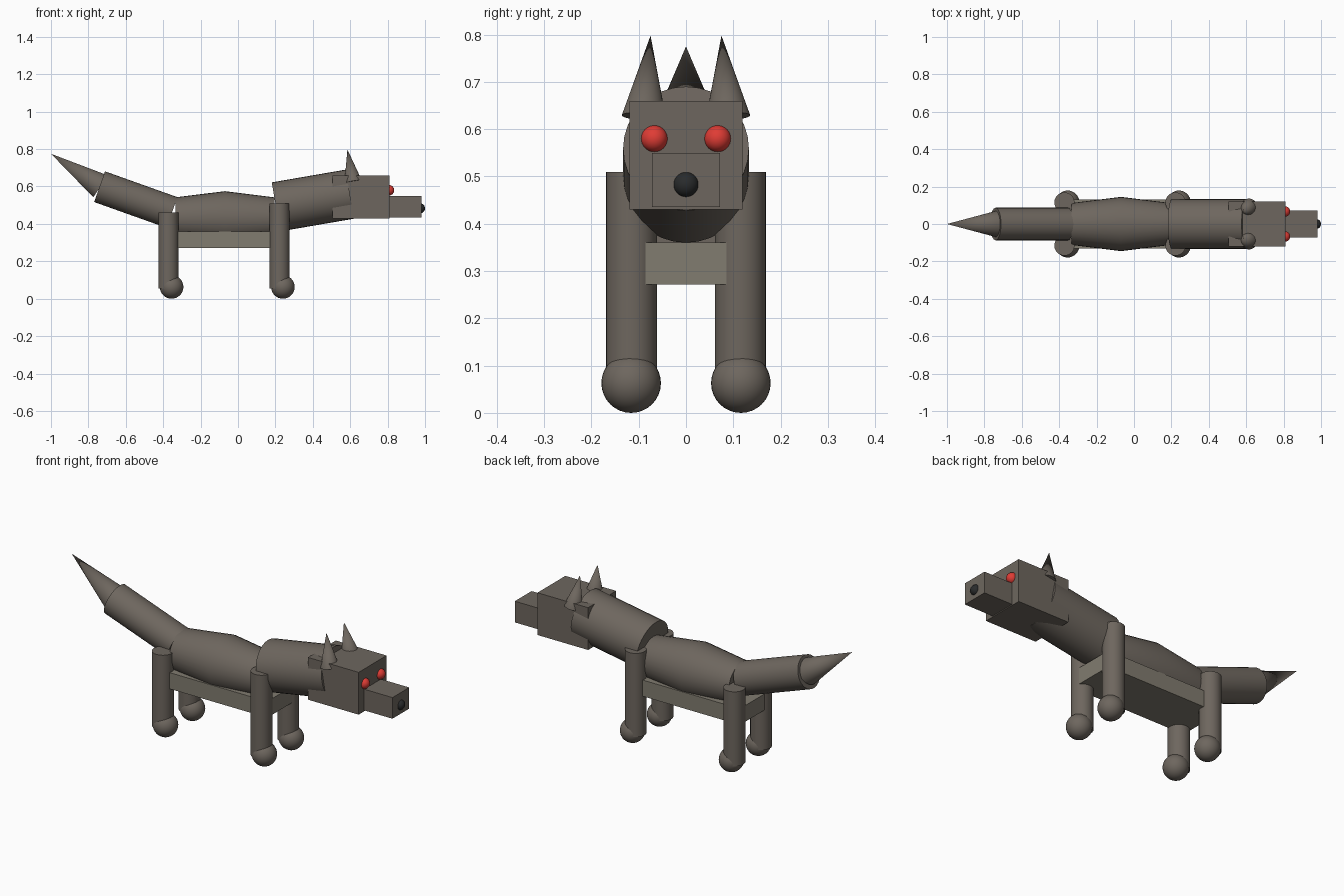
import bpy
import math
from mathutils import Vector

default = bpy.data.objects.get("Cube")
if default:
    bpy.data.objects.remove(default, do_unlink=True)


def material(name, rgb):
    mat = bpy.data.materials.new(name)
    mat.use_nodes = True
    colour = (*rgb, 1.0)
    mat.diffuse_color = colour
    mat.node_tree.nodes["Principled BSDF"].inputs["Base Color"].default_value = colour
    return mat


FUR = material("grey_brown_fur", (0.155, 0.134, 0.113))
BELLY = material("pale_belly", (0.22, 0.20, 0.16))
RED = material("red_eye", (0.74, 0.045, 0.035))
BLACK = material("black_nose", (0.022, 0.024, 0.025))


def finish(name, mat, smooth=True):
    obj = bpy.context.object
    obj.name = name
    obj.data.materials.append(mat)
    if smooth:
        bpy.ops.object.shade_smooth_by_angle(angle=math.radians(35))
    return obj


def tube(name, start, end, r1, r2=None, mat=FUR):
    """Cylinder or cone running between two points."""
    start, end = Vector(start), Vector(end)
    axis = end - start
    bpy.ops.mesh.primitive_cone_add(
        vertices=32, radius1=r1, radius2=r1 if r2 is None else r2,
        depth=axis.length, location=(start + end) / 2,
        rotation=axis.to_track_quat("Z", "Y").to_euler())
    return finish(name, mat)


def ball(name, centre, radius, mat=FUR):
    bpy.ops.mesh.primitive_uv_sphere_add(
        segments=32, ring_count=16, radius=radius, location=centre)
    return finish(name, mat)


def box(name, low, high, mat=FUR):
    low, high = Vector(low), Vector(high)
    bpy.ops.mesh.primitive_cube_add(size=1, location=(low + high) / 2)
    bpy.context.object.scale = high - low
    return finish(name, mat, smooth=False)


def barrel(name, profile, z, sides=32):
    """Closed lathe around a lengthwise axis, from (x, radius) pairs."""
    verts = [(x, r * math.cos(math.tau * i / sides), z + r * math.sin(math.tau * i / sides))
             for x, r in profile for i in range(sides)]
    faces = [(k * sides + i, k * sides + (i + 1) % sides,
              (k + 1) * sides + (i + 1) % sides, (k + 1) * sides + i)
             for k in range(len(profile) - 1) for i in range(sides)]
    last = (len(profile) - 1) * sides
    faces += [tuple(reversed(range(sides))), tuple(range(last, last + sides))]
    # wind faces outward
    faces = [tuple(reversed(f)) for f in faces[:-2]] + faces[-2:]
    mesh = bpy.data.meshes.new(name)
    mesh.from_pydata(verts, [], faces)
    obj = bpy.data.objects.new(name, mesh)
    bpy.context.collection.objects.link(obj)
    bpy.ops.object.select_all(action="DESELECT")
    bpy.context.view_layer.objects.active = obj
    obj.select_set(True)
    bpy.ops.object.mode_set(mode="EDIT")
    bpy.ops.mesh.select_all(action="SELECT")
    bpy.ops.mesh.normals_make_consistent(inside=False)
    bpy.ops.object.mode_set(mode="OBJECT")
    return finish(name, FUR)


# Trunk and belly plank
barrel("body", [(-0.335, 0.112), (-0.07, 0.145), (0.195, 0.112)], 0.43)
box("belly_plank", (-0.415, -0.13, 0.272), (0.267, 0.13, 0.36), BELLY)

# Neck, head and muzzle
tube("neck", (0.203, 0, 0.491), (0.598, 0, 0.559), 0.133)
box("head", (0.505, -0.12, 0.43), (0.81, 0.12, 0.66))
box("muzzle", (0.80, -0.072, 0.435), (0.98, 0.072, 0.55))
ball("nose", (0.973, 0, 0.483), 0.027, BLACK)

# Tail
tube("tail", (-0.353, 0, 0.461), (-0.74, 0, 0.599), 0.087)
tube("tail_tip", (-0.735, 0, 0.601), (-1.0, 0, 0.775), 0.07, 0)

# Paired parts on both sides
for side, s in (("near", -1), ("far", 1)):
    ball(f"eye_{side}", (0.807, s * 0.067, 0.58), 0.028, RED)
    tube(f"ear_{side}", (0.615, s * 0.089, 0.626), (0.585, s * 0.075, 0.798), 0.047, 0)
    for end, x, foot_x, top in (("fore", 0.222, 0.24, 0.51), ("hind", -0.372, -0.355, 0.46)):
        tube(f"{end}_leg_{side}", (x, s * 0.115, 0.055), (x, s * 0.115, top), 0.054)
        ball(f"{end}_foot_{side}", (foot_x, s * 0.116, 0.063), 0.063)
